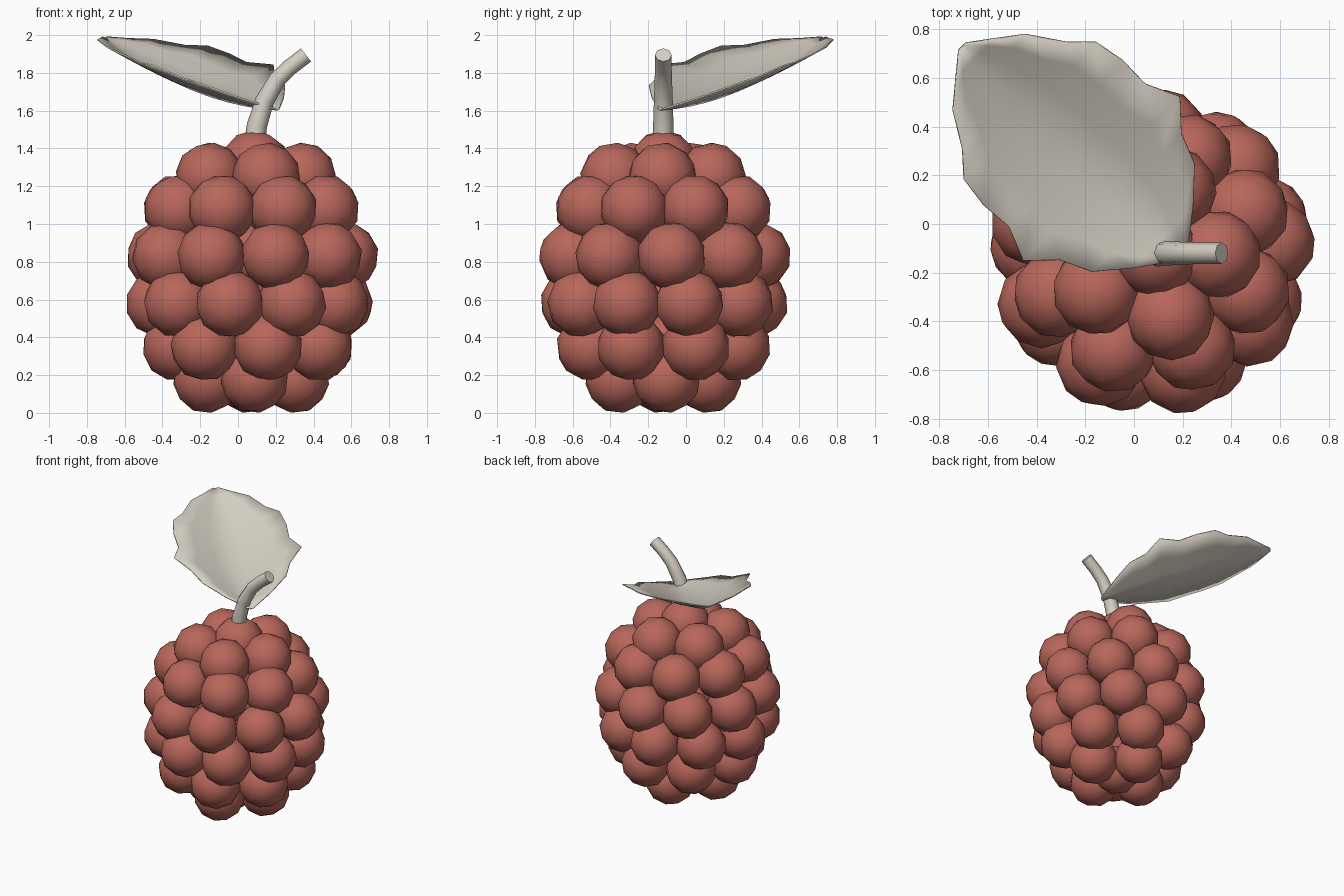
import bpy
import bmesh
import math
from mathutils import Vector

if "Cube" in bpy.data.objects:
    bpy.data.objects.remove(bpy.data.objects["Cube"], do_unlink=True)


def make_material(name, rgb):
    mat = bpy.data.materials.new(name)
    mat.use_nodes = True
    mat.diffuse_color = (*rgb, 1)
    mat.node_tree.nodes["Principled BSDF"].inputs["Base Color"].default_value = (*rgb, 1)
    return mat


def make_object(name, bm, mat):
    bmesh.ops.recalc_face_normals(bm, faces=bm.faces)
    mesh = bpy.data.meshes.new(name)
    bm.to_mesh(mesh)
    bm.free()
    mesh.materials.append(mat)
    obj = bpy.data.objects.new(name, mesh)
    bpy.context.collection.objects.link(obj)
    bpy.ops.object.select_all(action="DESELECT")
    obj.select_set(True)
    bpy.context.view_layer.objects.active = obj
    bpy.ops.object.shade_smooth_by_angle(angle=math.radians(50))
    return obj


berry_red = make_material("berry red", (0.48, 0.135, 0.105))
pale_grey = make_material("pale warm grey", (0.66, 0.62, 0.54))
CX, CY, BEAD = 0.07, -0.12, 0.183

# Berry: rings of round beads (height, ring radius, count, first angle from front)
rings = [
    (0.18, 0.235, 4, 4),
    (0.35, 0.395, 7, 13),
    (0.58, 0.483, 9, -13.5),
    (0.83, 0.495, 9, -25),
    (1.08, 0.42, 8, -21.5),
    (1.25, 0.27, 5, 17),
]
beads = [(Vector((CX, CY, 0.19)), Vector((0, 0, -1))),
         (Vector((CX + 0.02, CY, 1.315)), Vector((0, 0, 1)))]
for z, radius, count, start in rings:
    for i in range(count):
        a = math.radians(start - 90) + math.tau * i / count
        side = Vector((math.cos(a), math.sin(a), 0))
        outward = (side * radius + Vector((0, 0, z - 0.72))).normalized()
        beads.append((Vector((CX, CY, z)) + side * radius, outward))
bm = bmesh.new()
for centre, outward in beads:
    matrix = outward.to_track_quat("Z", "Y").to_matrix().to_4x4()
    matrix.translation = centre
    bmesh.ops.create_icosphere(bm, subdivisions=2, radius=BEAD, matrix=matrix)
make_object("berry_beads", bm, berry_red)

# Stem: tapered eight-sided tube swept along a bend in the x-z plane
path = [(0.085, 1.40, 0.056), (0.10, 1.52, 0.054), (0.14, 1.65, 0.050),
        (0.208, 1.765, 0.046), (0.275, 1.83, 0.044), (0.36, 1.895, 0.044)]
bm = bmesh.new()
loops = []
for i, (x, z, r) in enumerate(path):
    before, after = path[max(i - 1, 0)], path[min(i + 1, len(path) - 1)]
    along = Vector((after[0] - before[0], 0, after[1] - before[1])).normalized()
    across = along.cross(Vector((0, 1, 0)))
    loops.append([bm.verts.new(Vector((x, CY, z)) + r * (
        across * math.cos(k * math.tau / 8) + Vector((0, 1, 0)) * math.sin(k * math.tau / 8)))
        for k in range(8)])
for low, high in zip(loops, loops[1:]):
    for k in range(8):
        n = (k + 1) % 8
        bm.faces.new((low[k], low[n], high[n], high[k]))
bm.faces.new(loops[0])
bm.faces.new(loops[-1])
make_object("stem", bm, pale_grey)

# Leaf: jagged outline of (distance along rib, half width), folded up from the rib
outline = [(0, 0.02), (0.09, 0.175), (0.18, 0.305), (0.28, 0.36), (0.365, 0.465),
           (0.475, 0.405), (0.58, 0.412), (0.685, 0.39), (0.755, 0.305),
           (0.865, 0.215), (0.93, 0.11), (0.985, 0.02)]
base, rib = Vector((0.205, -0.133)), Vector((-0.925, 0.875))
across = Vector((0.88, 0.92)).normalized()
bm = bmesh.new()
rows = []
for t, half in outline:
    row = []
    for s in (-1, -0.66, -0.33, 0, 0.33, 0.66, 1):
        p = base + rib * t + across * half * s
        z = 1.605 + 0.06 * t + 0.33 * t * t + 0.17 * (abs(half * s) / 0.465) ** 1.1
        row.append(bm.verts.new((p.x, p.y, z)))
    rows.append(row)
for r0, r1 in zip(rows, rows[1:]):
    for k in range(len(r0) - 1):
        bm.faces.new((r0[k], r0[k + 1], r1[k + 1], r1[k]))
leaf = make_object("leaf", bm, pale_grey)
solid = leaf.modifiers.new("thickness", "SOLIDIFY")
solid.thickness = 0.008
solid.offset = 0
